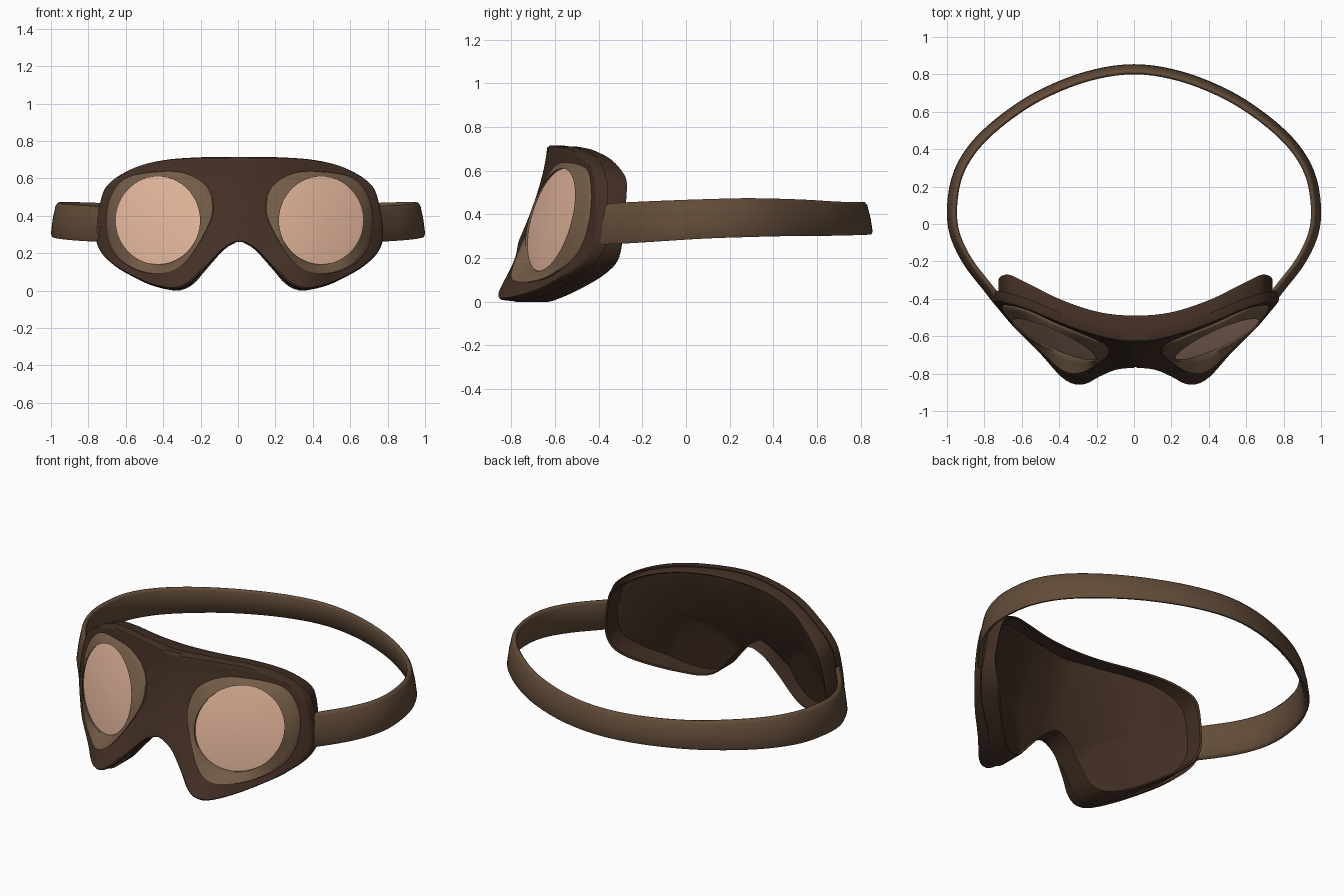
import bpy, math

if "Cube" in bpy.data.objects:
    bpy.data.objects.remove(bpy.data.objects["Cube"])

CX, CZ = 0.44, 0.375          # centre of the right eyepiece (front view)
SHIFT = 0.008                 # the face piece sits slightly off-centre on the strap


def interp(x, table):
    """Smooth curve through (x, value) pairs, flat at the first one."""
    n = len(table)
    x = min(max(x, table[0][0]), table[-1][0])
    i = max(j for j in range(n - 1) if table[j][0] <= x)

    def slope(j):
        if j == 0:
            return 0.0
        a, b = table[j - 1], table[min(j + 1, n - 1)]
        return (b[1] - a[1]) / (b[0] - a[0])
    (x0, y0), (x1, y1) = table[i], table[i + 1]
    h = x1 - x0
    t = (x - x0) / h
    return ((2*t**3 - 3*t*t + 1) * y0 + (t**3 - 2*t*t + t) * h * slope(i)
            + (3*t*t - 2*t**3) * y1 + (t**3 - t*t) * h * slope(i + 1))


def spline(pts, closed=False, steps=8):
    """Catmull-Rom; open curves are padded by their mirror image in x."""
    flip = lambda p: (-p[0],) + tuple(p[1:])
    if closed:
        q = [pts[-1]] + pts + pts[:2]
    else:
        ends = [flip(pts[1]) if abs(pts[0][0]) < 1e-6 else pts[0],
                flip(pts[-2]) if abs(pts[-1][0]) < 1e-6 else pts[-1]]
        q = [ends[0]] + pts + [ends[1]]
    out = []
    for i in range(1, len(q) - 2):
        for s in range(steps):
            t = s / steps
            out.append(tuple(0.5 * (2*b + (c - a)*t + (2*a - 5*b + 4*c - d)*t*t
                                    + (3*b - a - 3*c + d)*t**3)
                             for a, b, c, d in zip(*q[i - 1:i + 3])))
    if not closed:
        out.append(pts[-1])
    return out


def polar(poly, angles):
    """Sample a closed outline along rays from the eyepiece centre."""
    out = []
    for a in angles:
        dx, dz = math.cos(a), math.sin(a)
        best = 0
        for (x0, z0), (x1, z1) in zip(poly, poly[1:] + poly[:1]):
            ex, ez = x1 - x0, z1 - z0
            den = dx * ez - dz * ex
            if abs(den) < 1e-12:
                continue
            t = ((x0 - CX) * ez - (z0 - CZ) * ex) / den
            u = ((x0 - CX) * dz - (z0 - CZ) * dx) / den
            if -1e-6 <= u <= 1 + 1e-6 and t > best:
                best = t
        x = CX + best * dx
        out.append((0.0 if abs(x) < 1e-4 else x, CZ + best * dz))
    return out


def lerp(A, B, s):
    return [(a[0] + (b[0] - a[0]) * s, a[1] + (b[1] - a[1]) * s) for a, b in zip(A, B)]


def front(x, z):
    top = interp(x, [(0, -.635), (.2, -.6), (.4, -.53), (.6, -.44), (.78, -.385)])
    k = interp(x, [(0, .38), (.13, .375), (.27, .425), (.38, .42), (.5, .335), (.65, .24), (.78, .06)])
    return top - k * 0.7 * (max(0, 0.715 - z) / 0.7) ** 1.5


def back(x, z):
    top = interp(x, [(0, -.49), (.2, -.47), (.4, -.4), (.6, -.29), (.68, -.25), (.76, -.25)])
    k = interp(x, [(0, .3), (.38, .27), (.63, .16), (.76, .08)])
    return top - k * max(0, 0.7 - z)


def lens_y(x, z):
    return -0.61 + (x - 0.44) * 0.44 + (z - CZ) * 0.24


def low(z):
    """0..1 towards the bottom of the cheeks, where edges are rounder."""
    return min(1, max(0, .15 - z) / .15)


def material(name, rgb):
    m = bpy.data.materials.new(name)
    m.diffuse_color = (*rgb, 1)
    m.use_nodes = True
    m.node_tree.nodes["Principled BSDF"].inputs["Base Color"].default_value = m.diffuse_color
    return m


def build(name, loops, mat, mirror=True, angle=35):
    """Skin a list of closed loops; mirrored parts stay open at x = 0."""
    n = len(loops[0])
    verts = [v for l in loops for v in l]
    faces = []
    for a in range(len(loops) - 1):
        for i in range(n):
            j = (i + 1) % n
            f = (a*n + i, (a + 1)*n + i, (a + 1)*n + j, a*n + j)
            if not (mirror and all(abs(verts[v][0]) < 1e-4 for v in f)):
                faces.append(f)
    if not mirror:
        faces += [tuple(range(n)), tuple(range(len(verts) - 1, len(verts) - n - 1, -1))]
    me = bpy.data.meshes.new(name)
    me.from_pydata(verts, [], faces)
    me.validate()
    ob = bpy.data.objects.new(name, me)
    bpy.context.collection.objects.link(ob)
    me.materials.append(mat)
    bpy.ops.object.select_all(action='DESELECT')
    ob.select_set(True)
    bpy.context.view_layer.objects.active = ob
    bpy.ops.object.shade_smooth_by_angle(angle=math.radians(angle))
    if mirror:
        ob.location.x = SHIFT
        md = ob.modifiers.new("mirror", 'MIRROR')
        md.use_clip = True
        md.merge_threshold = 0.0005


leather = material("dark_leather", (.056, .029, .018))
rim_mat = material("rim_brown", (.17, .107, .062))
lens_mat = material("tinted_lens", (.74, .45, .32))
strap_mat = material("strap_brown", (.122, .072, .04))

# Outlines in front view (right half)
half = spline([(0, .715), (.2, .713), (.4, .698), (.56, .657), (.69, .58), (.74, .49), (.768, .3),
               (.74, .205), (.67, .135), (.59, .085), (.48, .032), (.37, .004), (.3, .014),
               (.245, .05), (.2, .1), (.145, .16), (.08, .225), (0, .262)])
rim_line = spline([(.4, .638), (.6, .605), (.69, .5), (.712, .35), (.67, .2), (.55, .11), (.4, .09),
                   (.29, .15), (.19, .3), (.14, .43), (.17, .55), (.27, .62)], closed=True)
padding_line = [(x * .955, .36 + (z - .36) * (1.01 if z < .36 else .985)) for x, z in half]


def rays(outline):
    corners = [math.atan2(z - CZ, x - CX) % math.tau for x, z in (outline[0], outline[-1])]
    return sorted([i * math.tau / 96 + .01 for i in range(96)] + corners), corners


# Front frame: face around the eyepiece, rounded edge, side wall and rear lip
ang, cor = rays(half)
outer, hole = polar(half, ang), polar(rim_line, ang)
loops = []
for s, d, e in [(0, 0, 0), (.3, 0, 0), (.6, 0, 0), (.86, 0, 0), (.95, .003, .012),
                (1, .012, .05), (1, .055, .05), (.8, .055, .05)]:
    loops.append([(x, front(x, z) + (0 if p[0] < 1e-4 and a not in cor else d + e * low(z)), z)
                  for (x, z), p, a in zip(lerp(hole, outer, s), outer, ang)])
build("goggle_frame", loops, leather)

# Rear padding: thin wall, open to the back, with the frame's inside as its floor
pang, _ = rays(padding_line)
pad = polar(padding_line, pang)
inner = [(x * .98, .38 + (z - .38) * .965) for x, z in pad]
floor = lambda x, z: max(front(x, z) + .05, lens_y(x, z) + .035)
loops = [[(x, front(x, z) + .035 + .05 * low(z), z) for x, z in pad],
         [(x, back(x, z) - .012, z) for x, z in pad],
         [(x, back(x, z), z) for x, z in lerp(pad, inner, .4)],
         [(x, back(x, z) - .006, z) for x, z in inner]]
centre = [(CX, CZ)] * len(pad)
for s in (1, .85, .65, .45, .25, 0):
    loops.append([(x, floor(x, z), z) for x, z in lerp(centre, inner, s)])
build("face_padding", loops, leather)

# Lens rims: from the flat lens edge out to the frame surface
lens_edge = polar([(.436 + .225 * math.cos(i * math.tau / 96), CZ + .235 * math.sin(i * math.tau / 96))
                   for i in range(96)], ang)
loops = [[(x, lens_y(x, z) + .02, z) for x, z in lens_edge]]
for s, d in [(0, -.01), (.3, -.01), (.65, -.01), (.95, -.01), (1, -.006), (1, .015)]:
    loops.append([(x, front(x, z) + (1 - s) * (lens_y(*e) - front(*e)) + d, z)
                  for (x, z), e in zip(lerp(lens_edge, hole, s), lens_edge)])
build("lens_rim", loops, rim_mat)

# Lenses: shallow domes
mid = [(CX, CZ)] * len(ang)
build("lens", [[(x, lens_y(x, z) - .018 * (1 - s * s), z) for x, z in lerp(mid, lens_edge, s)]
               for s in (0, .25, .5, .75, .92, 1)], lens_mat)

# Head strap: (x, y, z centre, half height) path, mirrored into one band
right = spline([(.725, -.415, .353, .088), (.775, -.35, .357, .094), (.89, -.2, .365, .094),
                (.96, -.05, .373, .092), (.973, .1, .38, .09), (.94, .27, .385, .089),
                (.85, .42, .386, .086), (.7, .56, .384, .083), (.5, .69, .381, .078),
                (.25, .79, .381, .075), (0, .828, .382, .074)], steps=5)
path = right + [(-x, y, z, h) for x, y, z, h in reversed(right[:-1])]
section = [(-.015, -.85), (-.004, -1), (.005, -1), (.014, -.82), (.017, 0),
           (.014, .82), (.005, 1), (-.004, 1), (-.015, .85)]
loops = []
for i, (x, y, z, h) in enumerate(path):
    a, b = path[max(i - 1, 0)], path[min(i + 1, len(path) - 1)]
    L = math.hypot(b[0] - a[0], b[1] - a[1])
    nx, ny = (b[1] - a[1]) / L, (a[0] - b[0]) / L
    loops.append([(x + nx * (n - .015 * v), y + ny * (n - .015 * v), z + h * v)
                  for n, v in section])
build("head_strap", loops, strap_mat, mirror=False, angle=60)
